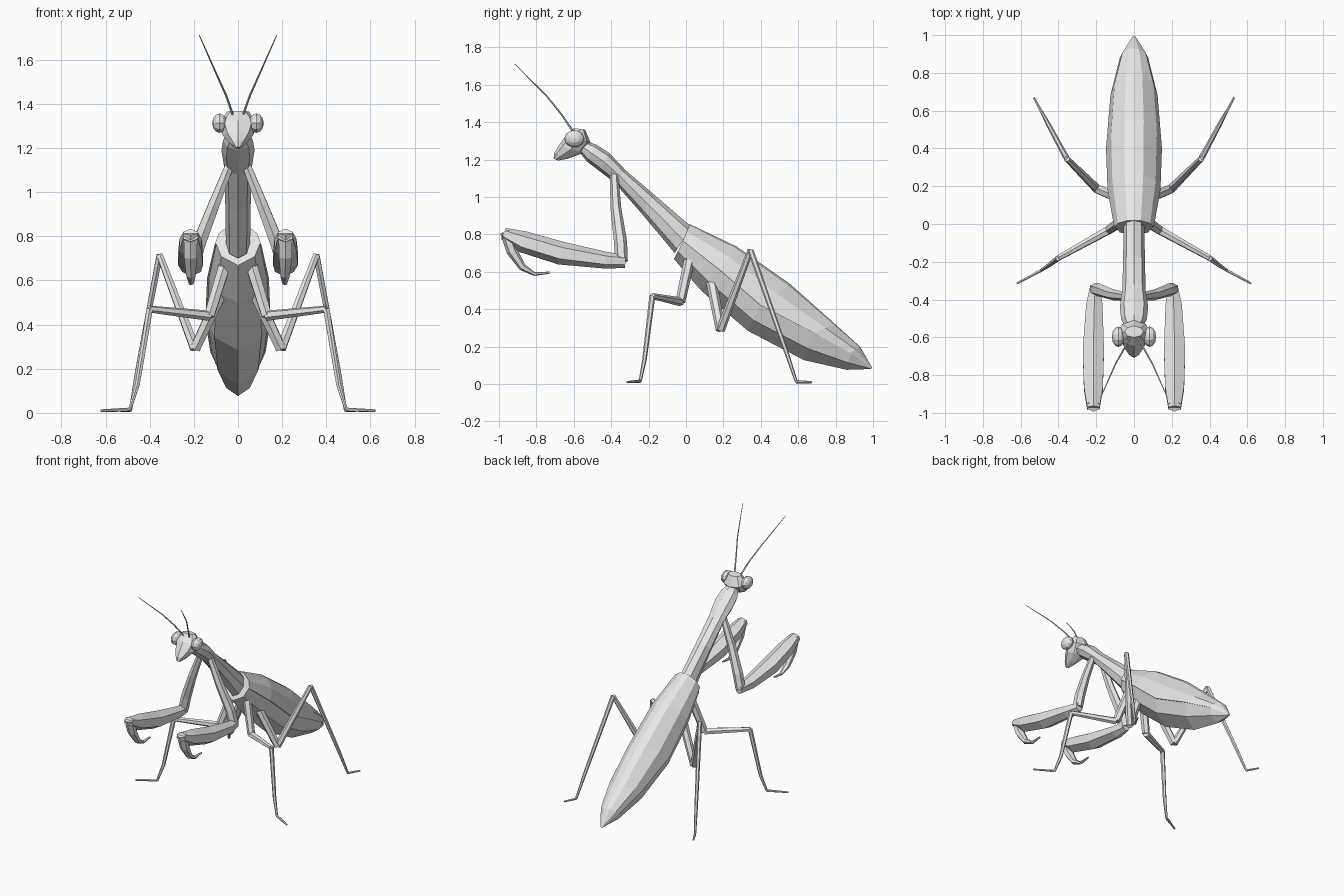
import bpy, bmesh, math
from mathutils import Vector, Matrix

if "Cube" in bpy.data.objects:
    bpy.data.objects.remove(bpy.data.objects["Cube"], do_unlink=True)

grey = bpy.data.materials.new("light_grey")
grey.use_nodes = True
grey.diffuse_color = (0.8, 0.8, 0.8, 1)
grey.node_tree.nodes["Principled BSDF"].inputs["Base Color"].default_value = (0.8, 0.8, 0.8, 1)


def finish(name, bm, mirror):
    bmesh.ops.recalc_face_normals(bm, faces=bm.faces)
    mesh = bpy.data.meshes.new(name)
    bm.to_mesh(mesh)
    bm.free()
    mesh.materials.append(grey)
    obj = bpy.data.objects.new(name, mesh)
    bpy.context.collection.objects.link(obj)
    if mirror:
        obj.modifiers.new("Mirror", 'MIRROR').use_mirror_merge = False
    return obj


def skin(name, rings, mirror=False):
    """Join rings of points into a capped, flat-faced skin."""
    bm = bmesh.new()
    loops = [[bm.verts.new(p) for p in ring] for ring in rings]
    n = len(loops[0])
    for a, b in zip(loops, loops[1:]):
        for i in range(n):
            j = (i + 1) % n
            bm.faces.new((a[i], a[j], b[j], b[i]))
    bm.faces.new(loops[0][::-1])
    bm.faces.new(loops[-1])
    return finish(name, bm, mirror)


def loft(name, profile, stations):
    """Each station is (high point yz, low point yz, half width)."""
    rings = []
    for hi, lo, w in stations:
        hi, lo = Vector((0, *hi)), Vector((0, *lo))
        rings.append([lo.lerp(hi, v) + Vector((u * w, 0, 0)) for u, v in profile])
    return skin(name, rings)


def tube(name, points, radii, sides=6, mirror=True):
    """Limb along points; a radius may be (sideways, upright)."""
    pts = [Vector(p) for p in points]
    rings = []
    for i, p in enumerate(pts):
        t = (pts[min(i + 1, len(pts) - 1)] - pts[max(i - 1, 0)]).normalized()
        a = (Vector((1, 0, 0)) - t * t.x).normalized()
        b = t.cross(a)
        r = radii[i] if isinstance(radii[i], tuple) else (radii[i], radii[i])
        angles = [math.tau * (k + 0.5) / sides for k in range(sides)]
        rings.append([p + a * r[0] * math.cos(q) + b * r[1] * math.sin(q) for q in angles])
    return skin(name, rings, mirror)


def both(half):
    """Mirror a left half profile that ends on the centre."""
    return half + [(-u, v) for u, v in half[-2::-1]]


def oval(n):
    return [(math.cos(math.tau * k / n), 0.5 + 0.5 * math.sin(math.tau * k / n)) for k in range(n)]


# Abdomen: folded wings above the seam, belly below it
top = [(.02, .855), (.27, .735), (.556, .535), (.8, .318), (.93, .2), (.995, .088)]
seam = [(-.016, .765), (.18, .61), (.40, .42), (.68, .275), (.88, .165), (.992, .084)]
low = [(-.064, .668), (.08, .5), (.33, .285), (.63, .128), (.86, .076), (.985, .08)]
width = [.105, .14, .148, .125, .075, .008]
loft("folded_wings", both([(-1, 0), (-.82, .55), (-.35, .94), (0, 1)]), list(zip(top, seam, width)))
loft("belly", both([(-.95, 1.03), (-.72, .42), (0, 0)]), list(zip(seam, low, width)))

# Long thorax with a swollen front end
loft("thorax", oval(8), [
    ((.03, .84), (-.06, .70), .055),
    ((-.165, 1.008), (-.24, .915), .058),
    ((-.32, 1.14), (-.385, 1.08), .062),
    ((-.41, 1.235), (-.465, 1.14), .075),
    ((-.48, 1.28), (-.53, 1.19), .068),
    ((-.54, 1.30), (-.57, 1.24), .04)])

# Triangular head
loft("head", oval(8), [
    ((-.60, 1.368), (-.54, 1.36), .05),
    ((-.645, 1.325), (-.51, 1.29), .088),
    ((-.68, 1.275), (-.55, 1.235), .068),
    ((-.705, 1.235), (-.63, 1.205), .035),
    ((-.708, 1.205), (-.685, 1.195), .012)])

# Bulging eyes, poles pointing sideways
bm = bmesh.new()
bmesh.ops.create_uvsphere(bm, u_segments=10, v_segments=6, radius=1, matrix=(
    Matrix.Translation((.083, -.597, 1.312)) @ Matrix.Diagonal((.034, .054, .046, 1))
    @ Matrix.Rotation(math.pi / 2, 4, 'Y')))
finish("eye", bm, True)

# Feelers
tube("antenna", [(.022, -.60, 1.345), (.055, -.665, 1.44), (.10, -.745, 1.54), (.175, -.915, 1.71)],
     [.006, .005, .004, .002], 5)

# Grasping forelegs
tube("foreleg_coxa", [(.035, -.385, 1.13), (.11, -.375, .94), (.18, -.35, .76), (.205, -.345, .655)],
     [.022, .029, .035, .034])
tube("foreleg_femur", [(.205, -.325, .655), (.21, -.43, .662), (.215, -.67, .70), (.215, -.87, .76),
                       (.215, -.975, .805)],
     [(.03, .035), (.05, .045), (.065, .062), (.058, .058), (.038, .032)])
tube("foreleg_tibia", [(.215, -.965, .815), (.215, -.93, .71), (.213, -.875, .625),
                       (.212, -.81, .588), (.212, -.73, .595)],
     [(.036, .03), (.034, .03), (.024, .02), (.012, .01), .006])

# Walking legs: each bone overlaps the next at the joint
legs = {
    "middle": [(.06, .02, .67), (.13, -.03, .44), (.40, -.18, .47), (.455, -.222, .13), (.49, -.245, .015),
               (.62, -.315, .01)],
    "hind": [(.06, .13, .58), (.195, .185, .29), (.355, .345, .715), (.455, .53, .19), (.487, .59, .012),
             (.53, .67, .01)],
}
for name, (hip, knee, shin, calf, ankle, toe) in legs.items():
    tube(name + "_leg_coxa", [hip, knee], [.03, .026])
    tube(name + "_leg_femur", [knee, shin], [.024, .016])
    tube(name + "_leg_tibia", [shin, calf, ankle], [.016, .012, .008])
    tube(name + "_leg_foot", [ankle, toe], [.009, .006])
